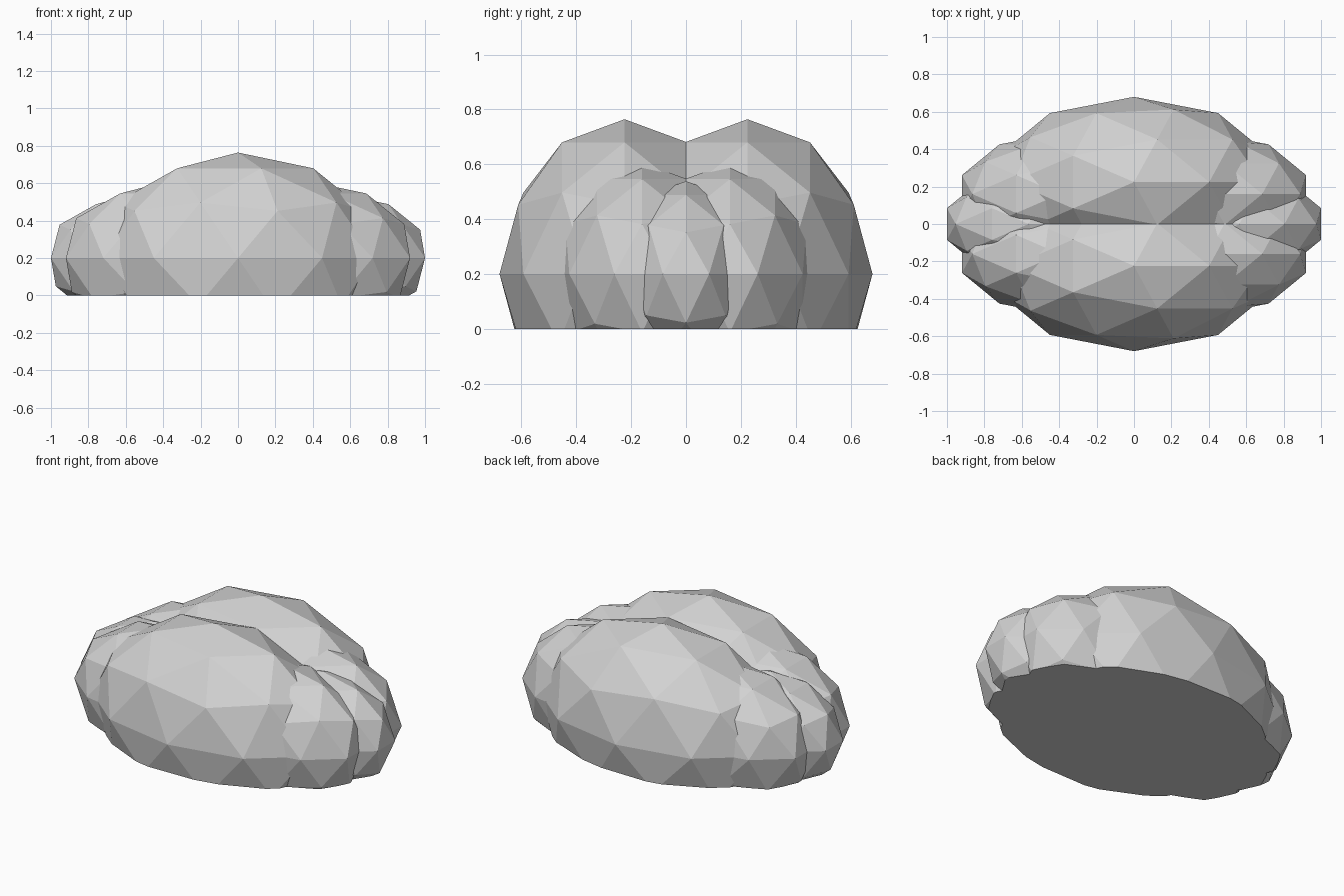
import bpy, bmesh
from mathutils import Matrix

if "Cube" in bpy.data.objects:
    bpy.data.objects.remove(bpy.data.objects["Cube"])

grey = bpy.data.materials.new("stone grey")
grey.diffuse_color = (0.65, 0.65, 0.65, 1)
grey.use_nodes = True
grey.node_tree.nodes["Principled BSDF"].inputs["Base Color"].default_value = grey.diffuse_color

CENTRE_Z = 0.2
SIZE = (0.765, 0.456, 0.564)   # radii of the largest lobe


def lobe(name, x, y, ratio):
    """Faceted ellipsoid lobe, cut flat and capped on the ground."""
    bm = bmesh.new()
    bmesh.ops.create_icosphere(bm, subdivisions=2, radius=1)
    bmesh.ops.transform(bm, verts=bm.verts, matrix=Matrix.Translation((x, y, CENTRE_Z))
                        @ Matrix.Diagonal([s * ratio for s in SIZE] + [1]))
    cut = bmesh.ops.bisect_plane(bm, geom=bm.verts[:] + bm.edges[:] + bm.faces[:],
                                 plane_co=(0, 0, 0), plane_no=(0, 0, -1), clear_outer=True)
    rim = [e for e in cut["geom_cut"] if isinstance(e, bmesh.types.BMEdge)]
    bmesh.ops.contextual_create(bm, geom=rim)
    bmesh.ops.recalc_face_normals(bm, faces=bm.faces)
    mesh = bpy.data.meshes.new(name)
    bm.to_mesh(mesh)
    bm.free()
    mesh.materials.append(grey)
    bpy.context.collection.objects.link(bpy.data.objects.new(name, mesh))


for sy, side in ((-1, "front"), (1, "back")):
    # Large middle lobes
    lobe(f"main_lobe_{side}", 0, sy * 0.224, 1)
    # Medium lobes towards each end
    for sx, end in ((-1, "left"), (1, "right")):
        lobe(f"shoulder_lobe_{side}_{end}", sx * 0.396, sy * 0.16, 0.72)

# Small lobes on the centre line at both ends
for sx, end in ((-1, "left"), (1, "right")):
    lobe(f"end_lobe_{end}", sx * 0.5635, 0, 0.6)
